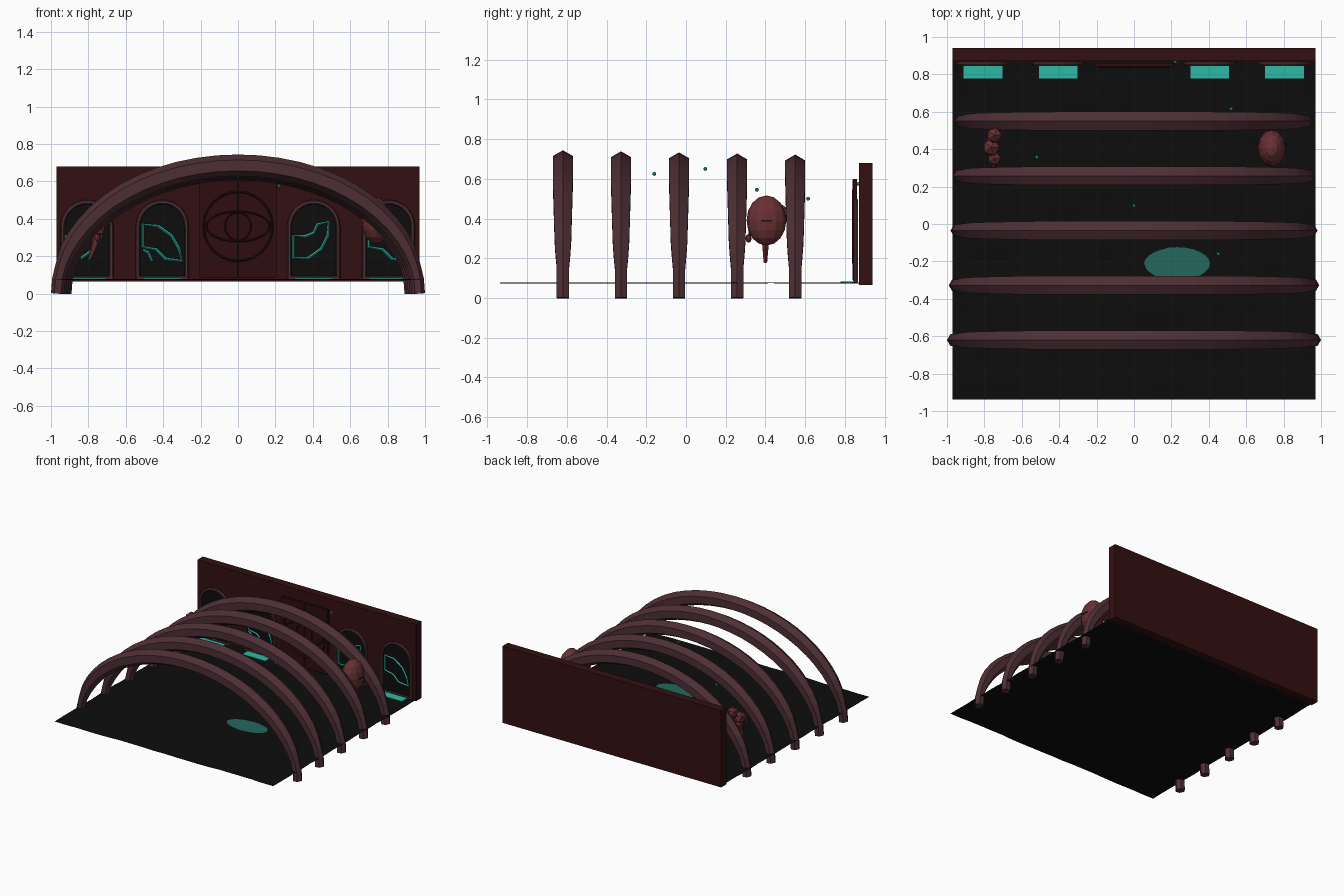
import bpy, bmesh, math, random
from mathutils import Vector, Matrix

random.seed(4)
if "Cube" in bpy.data.objects:
    bpy.data.objects.remove(bpy.data.objects["Cube"], do_unlink=True)


def material(name, r, g, b):
    m = bpy.data.materials.new(name)
    m.use_nodes = True
    m.diffuse_color = (r, g, b, 1)
    bsdf = next(n for n in m.node_tree.nodes if n.type == 'BSDF_PRINCIPLED')
    bsdf.inputs["Base Color"].default_value = (r, g, b, 1)
    return m


BONE = material("dusky_rib", .075, .028, .035)
WALL = material("dark_red_wall", .033, .005, .006)
DOOR = material("door_red", .027, .004, .005)
BLACK = material("near_black", .004, .004, .004)
TEAL = material("glowing_teal", .027, .49, .38)
POOL = material("pool_teal", .017, .14, .115)
FLESH = material("flesh_red", .14, .03, .035)


def finish(name, bm, mat):
    bmesh.ops.recalc_face_normals(bm, faces=bm.faces)
    mesh = bpy.data.meshes.new(name)
    bm.to_mesh(mesh)
    bm.free()
    mesh.materials.append(mat)
    obj = bpy.data.objects.new(name, mesh)
    bpy.context.collection.objects.link(obj)
    return obj


def box(name, lo, hi, mat):
    bm = bmesh.new()
    lo, hi = Vector(lo), Vector(hi)
    size = Matrix.Diagonal((*(hi - lo), 1))
    bmesh.ops.create_cube(bm, size=1, matrix=Matrix.Translation((lo + hi) / 2) @ size)
    return finish(name, bm, mat)


def ball(name, centre, radii, mat, sides=10, rings=8):
    bm = bmesh.new()
    place = Matrix.Translation(centre) @ Matrix.Diagonal((*radii, 1))
    bmesh.ops.create_uvsphere(bm, u_segments=sides, v_segments=rings, radius=1, matrix=place)
    return finish(name, bm, mat)


def tube(name, path, y, radii, mat, sides=6, closed=False):
    """Sweep a polygon along a path of (x, z) points lying in a plane of constant y."""
    bm = bmesh.new()
    pts = [Vector((x, y, z)) for x, z in path]
    n = len(pts)
    loops = []
    for i, p in enumerate(pts):
        before = pts[i - 1] if closed or i else p
        after = pts[(i + 1) % n] if closed or i < n - 1 else p
        t = (after - before).normalized()
        out = Vector((t.z, 0, -t.x))
        r = radii[i] if isinstance(radii, list) else radii
        ring = []
        for k in range(sides):
            a = math.tau * k / sides
            ring.append(bm.verts.new(p + r * (math.cos(a) * out + math.sin(a) * Vector((0, 1, 0)))))
        loops.append(ring)
    for i in range(n if closed else n - 1):
        a, b = loops[i], loops[(i + 1) % n]
        for k in range(sides):
            j = (k + 1) % sides
            bm.faces.new((a[k], a[j], b[j], b[k]))
    if not closed:
        bm.faces.new(loops[0])
        bm.faces.new(loops[-1])
    return finish(name, bm, mat)


def arc(cx, cz, rx, rz, start, end, steps):
    return [(cx + rx * math.cos(math.radians(start + (end - start) * i / steps)),
             cz + rz * math.sin(math.radians(start + (end - start) * i / steps)))
            for i in range(steps + 1)]


# Slightly uneven floor sheet
bm = bmesh.new()
bmesh.ops.create_grid(bm, x_segments=20, y_segments=20, size=1,
                      matrix=Matrix.Translation((0, 0, .076)) @ Matrix.Diagonal((.97, .938, 1, 1)))
for v in bm.verts:
    v.co.z += random.uniform(-.003, .003)
finish("floor", bm, BLACK)

# Back wall and central door
box("back_wall", (-.97, .872, .065), (.97, .94, .68), WALL)
box("door", (-.205, .842, .085), (.205, .86, .6), DOOR)
tube("door_ring", arc(0, .36, .185, .185, 0, 345, 23), .842, .006, DOOR, 4, True)
tube("door_inner_ring", arc(0, .36, .07, .075, 0, 340, 17), .842, .004, DOOR, 4, True)
tube("door_eye_upper", arc(0, .36, .17, .08, 0, 180, 12), .842, .005, DOOR, 4)
tube("door_eye_lower", arc(0, .36, .17, .08, 180, 360, 12), .842, .005, DOOR, 4)
tube("door_seam", [(0, .09), (0, .595)], .842, .004, DOOR, 4)

# Ribs: tapering six-sided arches that shrink toward the wall


def rib_radius(z):
    if z < .17:
        return .036
    if z < .25:
        return .036 + (z - .17) / .08 * .011
    return min(.058, .047 + (z - .25) / .33 * .011)


for i in range(5):
    s = 1 - .0098 * i
    path = arc(0, 0, .964 * s, .686 - .0055 * i, 0, 180, 28)
    tube(f"rib_{i + 1}", path, -.62 + .2925 * i, [rib_radius(z) for _, z in path], BONE)

# Arched windows with frames and light patches on the floor
CENTRES = [-.808, -.405, .405, .805]
for i, cx in enumerate(CENTRES):
    outline = [(cx + .13, .08)] + arc(cx, .36, .13, .13, 0, 180, 14) + [(cx - .13, .08)]
    bm = bmesh.new()
    bm.faces.new([bm.verts.new((x, .866, z)) for x, z in outline])
    pane = finish(f"window_pane_{i + 1}", bm, BLACK)
    tube(f"window_frame_{i + 1}", outline, .856, .012, BONE, 6)
    tube(f"window_sill_{i + 1}", [(cx - .14, .084), (cx + .14, .084)], .856, .01, BONE, 6)
    box(f"light_patch_{i + 1}", (cx - .104, .778, .079), (cx + .104, .847, .083), TEAL)

# Glowing line motifs on the panes, as offsets from each window centre
FAN = [(-.105, .37), (-.02, .36), (.05, .31), (.09, .24), (.105, .175),
       (.02, .185), (-.03, .235), (-.105, .25)]
HOOK = [(-.11, .31), (-.11, .19), (-.03, .19), (.04, .24), (.075, .31), (.08, .385),
        (.02, .37), (0, .325), (-.05, .305)]
for i, (shape, side) in enumerate([(HOOK, 1), (FAN, 1), (HOOK, 1), (FAN, 1)]):
    path = [(CENTRES[i] + side * x, z) for x, z in shape]
    tube(f"window_motif_{i + 1}", path, .858, .008, TEAL, 4, True)
tube("motif_tail", [(-.51, .235), (-.48, .22), (-.46, .175)], .858, .007, TEAL, 4)

# Pool on the floor
bm = bmesh.new()
bmesh.ops.create_circle(bm, cap_ends=True, segments=24, radius=1,
                        matrix=Matrix.Translation((.23, -.212, .083)) @ Matrix.Diagonal((.176, .088, 1, 1)))
finish("pool", bm, POOL)

# Large fleshy pod with a slit
ball("pod", (.737, .405, .39), (.076, .1, .126), FLESH, 12, 8)
box("pod_slit", (.808, .38, .386), (.815, .43, .393), BLACK)

# Lumpy cluster with a hanging limb on the other side
for i, (y, z, r) in enumerate([(.35, .34, .04), (.41, .37, .05), (.475, .43, .045), (.43, .31, .04)]):
    bm = bmesh.new()
    bmesh.ops.create_icosphere(bm, subdivisions=1, radius=r,
                               matrix=Matrix.Translation((-.755 + .008 * (-1) ** i, y, z)))
    finish(f"cluster_lump_{i + 1}", bm, FLESH)
tube("cluster_limb", [(-.75, .36), (-.765, .26), (-.795, .18)], .4, [.024, .018, .01], FLESH)
ball("cluster_tip", (-.752, .315, .3), (.016, .016, .022), FLESH, 6, 4)

# Floating glowing motes
for i, p in enumerate([(.52, .615, .5), (-.52, .357, .545), (0, .097, .65),
                       (.45, -.16, .625), (.22, .868, .575)]):
    ball(f"mote_{i + 1}", p, (.01, .01, .01), TEAL, 6, 4)
